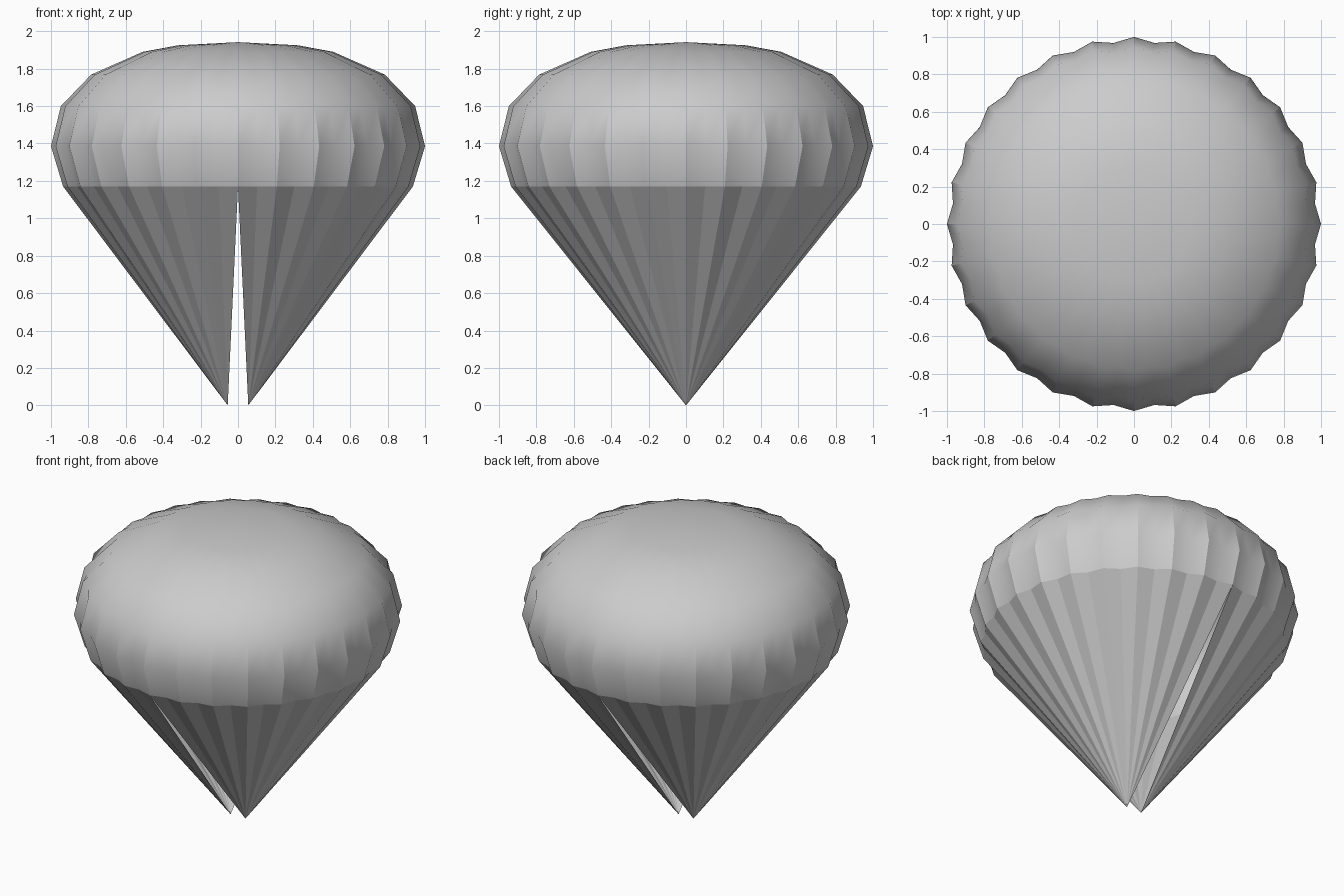
import bpy
import math

if "Cube" in bpy.data.objects:
    bpy.data.objects.remove(bpy.data.objects["Cube"])

GORES = 28            # scalloped gores round the canopy
N = GORES * 2         # ridge and valley points
VALLEY = 0.974        # valley radius relative to ridge

grey = bpy.data.materials.new("cloth grey")
grey.diffuse_color = (0.6, 0.6, 0.6, 1)
grey.use_nodes = True
grey.node_tree.nodes["Principled BSDF"].inputs["Base Color"].default_value = grey.diffuse_color


def ring(radius, z):
    pts = []
    for i in range(N):
        a = 2 * math.pi * i / N
        r = radius * (VALLEY if i % 2 else 1)
        pts.append((r * math.cos(a), r * math.sin(a), z))
    return pts


def make(name, verts, faces):
    mesh = bpy.data.meshes.new(name)
    mesh.from_pydata(verts, [], faces)
    mesh.materials.append(grey)
    obj = bpy.data.objects.new(name, mesh)
    bpy.context.collection.objects.link(obj)
    return obj


# Canopy: scalloped rings from hem to crown
profile = [(0.935, 1.17), (1.0, 1.385), (0.947, 1.6), (0.785, 1.768),
           (0.51, 1.89), (0.32, 1.925)]
verts, faces = [], []
for r, z in profile:
    verts += ring(r, z)
for k in range(len(profile) - 1):
    for i in range(N):
        j = (i + 1) % N
        faces.append((k * N + i, k * N + j, (k + 1) * N + j, (k + 1) * N + i))
top = len(verts)
verts.append((0, 0, 1.942))
last = (len(profile) - 1) * N
faces += [(last + i, last + (i + 1) % N, top) for i in range(N)]
canopy = make("canopy", verts, faces)
bpy.context.view_layer.objects.active = canopy
canopy.select_set(True)
bpy.ops.object.shade_smooth_by_angle(angle=math.radians(30))

# Suspension line sheets: each half of the hem runs down to its own point
hem = ring(*profile[0])
for name, side in (("right_line_sheet", 1), ("left_line_sheet", -1)):
    start = -N // 4 if side > 0 else N // 4
    verts = [hem[(start + i) % N] for i in range(N // 2 + 1)]
    apex = len(verts)
    verts.append((side * 0.055, 0, 0))
    make(name, verts, [(apex, i + 1, i) for i in range(N // 2)])
